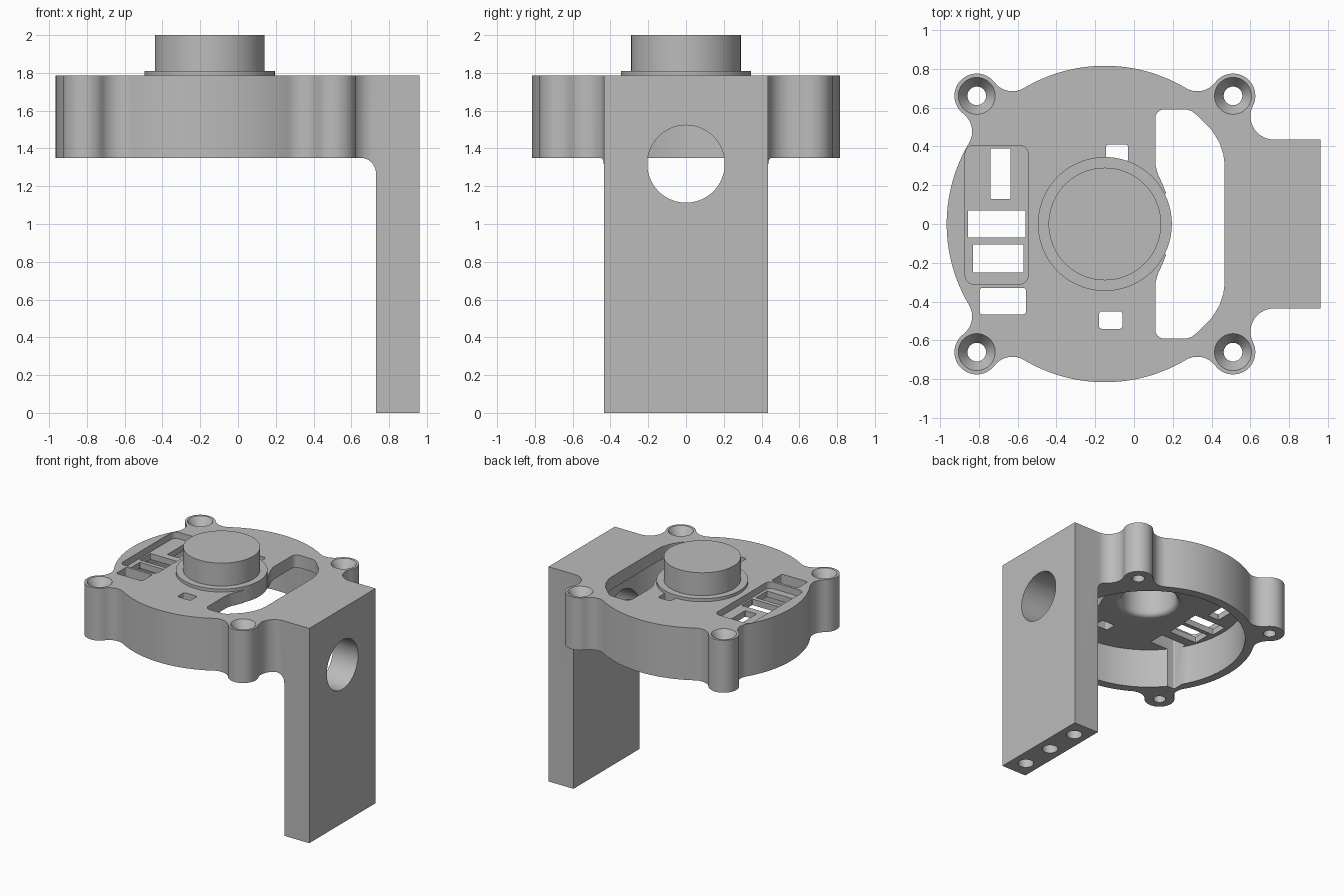
import bpy, bmesh, math
from mathutils import Matrix

cube = bpy.data.objects.get("Cube")
if cube:
    bpy.data.objects.remove(cube, do_unlink=True)

CX = -0.15                  # centre of the round housing
R, LUG_R = 0.815, 0.115     # housing and screw lug radii
TOP, CEIL, BASE = 1.785, 1.68, 1.35

grey = bpy.data.materials.new("plain grey")
grey.use_nodes = True
colour = (0.5, 0.5, 0.5, 1)
grey.diffuse_color = colour
grey.node_tree.nodes["Principled BSDF"].inputs["Base Color"].default_value = colour


def finish(bm, name):
    bmesh.ops.remove_doubles(bm, verts=bm.verts, dist=0.001)
    bmesh.ops.recalc_face_normals(bm, faces=bm.faces)
    mesh = bpy.data.meshes.new(name)
    bm.to_mesh(mesh)
    bm.free()
    mesh.materials.append(grey)
    ob = bpy.data.objects.new(name, mesh)
    bpy.context.collection.objects.link(ob)
    return ob


def prism(name, pts, lo, hi, axis="z"):
    """Extrude a flat profile from lo to hi along an axis."""
    place = {"z": lambda u, v, t: (u, v, t),
             "y": lambda u, v, t: (u, t, v),
             "x": lambda u, v, t: (t, u, v)}[axis]
    bm = bmesh.new()
    rings = [[bm.verts.new(place(u, v, t)) for u, v in pts] for t in (lo, hi)]
    for ring in rings:
        bm.faces.new(ring)
    for i in range(len(pts)):
        bm.faces.new((rings[0][i - 1], rings[0][i], rings[1][i], rings[1][i - 1]))
    return finish(bm, name)


def lathe(name, profile, x, y):
    """Revolve a radius/height profile about a vertical axis."""
    bm = bmesh.new()
    vs = [bm.verts.new((r, 0, z)) for r, z in profile]
    es = [bm.edges.new(pair) for pair in zip(vs, vs[1:])]
    bmesh.ops.spin(bm, geom=vs + es, cent=(0, 0, 0), axis=(0, 0, 1),
                   angle=math.tau, steps=72)
    bmesh.ops.transform(bm, matrix=Matrix.Translation((x, y, 0)), verts=bm.verts)
    return finish(bm, name)


def arc(x, y, r, a, b, n=14):
    angles = [math.radians(a + (b - a) * i / n) for i in range(n + 1)]
    return [(x + r * math.cos(t), y + r * math.sin(t)) for t in angles]


def circle(x, y, r, n=96):
    return arc(x, y, r, 0, 360, n)[:-1]


def round_rect(x0, x1, y0, y1, r):
    return (arc(x1 - r, y1 - r, r, 0, 90, 6) + arc(x0 + r, y1 - r, r, 90, 180, 6)
            + arc(x0 + r, y0 + r, r, 180, 270, 6) + arc(x1 - r, y0 + r, r, 270, 360, 6))


def mirrored(half):
    return half + [(x, -y) for x, y in reversed(half) if y > 1e-5]


def cut(target, cutter):
    cutter.hide_render = True
    mod = target.modifiers.new("cut", "BOOLEAN")
    mod.operation, mod.solver, mod.object = "DIFFERENCE", "EXACT", cutter
    bpy.context.view_layer.objects.active = target
    bpy.ops.object.modifier_apply(modifier=mod.name)
    bpy.data.objects.remove(cutter, do_unlink=True)


def fillet(angle, a, b):
    """Concave blend between the housing and a lug."""
    t = math.radians(angle)
    d = R + LUG_R
    return arc(CX + d * math.cos(t), d * math.sin(t), LUG_R, a, b)[1:-1]


# Plan outline: arm, lugs and round housing joined by fillets
half = [(0.96, 0.435)]
half += arc(0.72, 0.555, 0.12, -90, -206.6)
half += arc(0.51, 0.66, LUG_R, -26.6, 143, 24)[1:]
half += fillet(59.2, 323, 239.2)
half += arc(CX, 0, R, 59.2, 120.8, 32)
half += fillet(120.8, 300.8, 217)
half += arc(-0.81, 0.66, LUG_R, 37, 233, 28)
half += fillet(149.2, 53, -30.8)
half += arc(CX, 0, R, 149.2, 180, 18)
body = prism("housing_and_leg", mirrored(half), 0, TOP)

# Clear the space below the housing, leaving the leg with a curved corner
under = [(-1.5, -0.5), (0.73, -0.5)] + arc(0.65, 1.27, 0.08, 0, 90, 12) + [(-1.5, BASE)]
cut(body, prism("under_cutter", under, -1.5, 1.5, "y"))

# Hollow interior and hub opening
cut(body, prism("cavity_cutter", circle(CX, 0, 0.742), 1.2, CEIL))
cut(body, prism("hub_cutter", circle(CX, 0, 0.344, 72), 1.6, 1.9))

# Large side opening in the top plate
slot = [(0.05, 0), (0.165, 0.16), (0.145, 0.21), (0.122, 0.26), (0.112, 0.3), (0.11, 0.34)]
slot += arc(0.155, 0.545, 0.045, 180, 90, 6)
slot += [(0.27, 0.59), (0.3, 0.58), (0.33, 0.555), (0.4, 0.485)]
slot += [(0.44, 0.42), (0.46, 0.36), (0.467, 0.31)]
cut(body, prism("slot_cutter", mirrored(slot), 1.66, 1.9))

# Shallow connector recess and the windows
cut(body, prism("recess_cutter", round_rect(-0.87, -0.545, -0.31, 0.405, 0.045), 1.73, 1.9))
windows = [(-0.74, -0.635, 0.13, 0.39, 0.004), (-0.855, -0.56, -0.07, 0.07, 0.004),
           (-0.83, -0.57, -0.25, -0.105, 0.004), (-0.145, -0.03, 0.32, 0.41, 0.015),
           (-0.18, -0.06, -0.54, -0.45, 0.015)]
for w in windows:
    cut(body, prism("window_cutter", round_rect(*w), 1.66, 1.9))
cut(body, prism("corner_window_cutter", round_rect(-0.795, -0.557, -0.465, -0.33, 0.012), 1.2, 1.9))

# Countersunk screw holes
screw = [(0, 1.2), (0.048, 1.2), (0.048, 1.715), (0.095, TOP), (0.095, 1.9), (0, 1.9)]
for x in (-0.81, 0.51):
    for y in (-0.66, 0.66):
        cut(body, lathe("screw_cutter", screw, x, y))

# Cable hole through the leg and mounting holes in its foot
cut(body, prism("cable_cutter", circle(0, 1.318, 0.205, 72), 0.4, 1.2, "x"))
for y in (-0.29, 0, 0.29):
    cut(body, prism("foot_cutter", circle(0.845, y, 0.06, 40), -0.1, 0.35))

# Central hub, hollow underneath with a rounded mouth
hub_profile = [(0, 1.93), (0.215, 1.93)] + arc(0.255, 1.72, 0.04, 180, 270, 8)
hub_profile += [(0.345, CEIL), (0.345, 1.81), (0.29, 1.81), (0.29, 2), (0, 2)]
hub = lathe("centre_hub", hub_profile, CX, 0)

for ob in (body, hub):
    bpy.ops.object.select_all(action="DESELECT")
    ob.select_set(True)
    bpy.context.view_layer.objects.active = ob
    bpy.ops.object.shade_smooth_by_angle(angle=math.radians(30))
